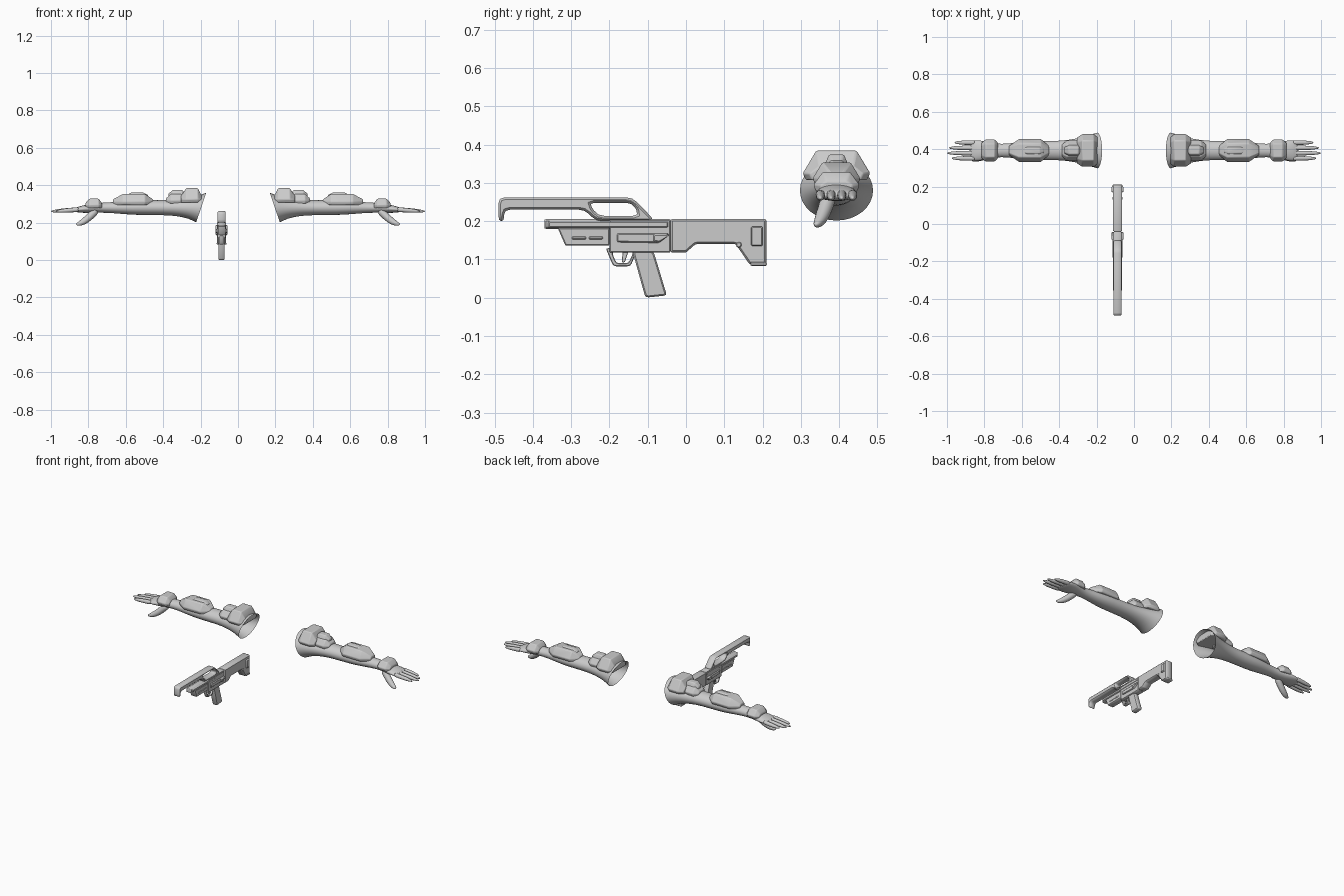
import bpy, bmesh, math
from mathutils import Vector

cube = bpy.data.objects.get("Cube")
if cube:
    bpy.data.objects.remove(cube, do_unlink=True)

shade = (.6, .6, .6, 1)
grey = bpy.data.materials.new("light grey")
grey.use_nodes = True
grey.diffuse_color = shade
grey.node_tree.nodes["Principled BSDF"].inputs["Base Color"].default_value = shade

ARM_Y = .393   # arm axis
ARM_Z = .28
GUN_X = -.088  # gun centre plane
BODY_TOP = .205
BODY_LOW = .118


def add_object(name, data):
    """Link new data as the active object, in the shared grey."""
    data.materials.append(grey)
    obj = bpy.data.objects.new(name, data)
    bpy.context.collection.objects.link(obj)
    bpy.ops.object.select_all(action='DESELECT')
    obj.select_set(True)
    bpy.context.view_layer.objects.active = obj
    return obj


def loft(name, rings, side, cap_start=True):
    """Skin a list of point rings; a negative side mirrors it to the right arm."""
    bm = bmesh.new()
    rows = [[bm.verts.new((side * x, y, z)) for x, y, z in ring] for ring in rings]
    for near, far in zip(rows, rows[1:]):
        for i in range(len(near)):
            bm.faces.new((near[i - 1], near[i], far[i], far[i - 1]))
    if cap_start:
        bm.faces.new(rows[0])
    bm.faces.new(rows[-1])
    bmesh.ops.recalc_face_normals(bm, faces=bm.faces)
    mesh = bpy.data.meshes.new(name)
    bm.to_mesh(mesh)
    bm.free()
    return add_object(name, mesh)


def limb(name, side, stations, sides=16, closed=True):
    """Smooth tube from stations of centre, width radius, height radius and tilt."""
    angles = [math.tau * i / sides for i in range(sides)]
    rings = []
    for centre, wide, tall, tilt in stations:
        across = Vector((0, wide, 0))
        upward = Vector((-math.sin(tilt), 0, math.cos(tilt))) * tall
        rings.append([centre + across * math.cos(a) + upward * math.sin(a) for a in angles])
    obj = loft(name, rings, side, cap_start=closed)
    smooth = obj.modifiers.new("smooth", 'SUBSURF')
    smooth.levels = smooth.render_levels = 1
    bpy.ops.object.shade_smooth()


def digit(name, side, start, end, radius, bend=1, tilt=0, steps=8):
    """Finger that tapers to a round tip and curves down by the bend power."""
    start, end = Vector(start), Vector(end)
    stations = []
    for i in range(steps + 1):
        t = i / steps
        centre = start.lerp(end, t)
        centre.z = end.z + (start.z - end.z) * (1 - t) ** bend
        r = radius * max(.3, math.sqrt(1 - t ** 3))
        stations.append((centre, r, r, tilt))
    limb(name, side, stations, sides=10)


def pad(name, side, start, end, width, base, top, taper):
    """Faceted armour plate, narrower and lower toward both ends."""
    skirt = base - .018
    rings = []
    for t, full in ((0, False), (.2, True), (.75, True), (1, False)):
        x = start + (end - start) * t
        w = width if full else width * taper
        peak = top if full else base + (top - base) * .3
        section = ((-w, base), (-w * .6, peak), (w * .6, peak),
                   (w, base), (w * .9, skirt), (-w * .9, skirt))
        rings.append([(x, ARM_Y + y, z) for y, z in section])
    bevel = loft(name, rings, side).modifiers.new("edge", 'BEVEL')
    bevel.width = .004
    bevel.segments = 2
    bpy.ops.object.shade_smooth_by_angle(angle=math.radians(35))


def rounded(outline, radius):
    """Replace each corner of an outline by a short three-point arc."""
    points = [Vector(p) for p in outline]
    result = []
    for i, corner in enumerate(points):
        before = points[i - 1] - corner
        after = points[(i + 1) % len(points)] - corner
        a = corner + before.normalized() * min(radius, before.length * .45)
        b = corner + after.normalized() * min(radius, after.length * .45)
        result += [a, (a + b + corner * 2) / 4, b]
    return result


def slab(name, *outlines, half=.022, bevel=.003, corner=.004):
    """Side profile (y, z), with any holes after it, extruded across x."""
    curve = bpy.data.curves.new(name, 'CURVE')
    curve.dimensions = '2D'
    curve.fill_mode = 'BOTH'
    curve.extrude = half - bevel
    curve.bevel_depth = bevel
    curve.bevel_resolution = 0
    curve.offset = -bevel
    for outline in outlines:
        points = rounded(outline, corner)
        spline = curve.splines.new('POLY')
        spline.points.add(len(points) - 1)
        for point, (y, z) in zip(spline.points, points):
            point.co = (y, z, 0, 1)
        spline.use_cyclic_u = True
    obj = add_object(name, curve)
    obj.rotation_euler = (math.pi / 2, 0, math.pi / 2)
    obj.location.x = GUN_X
    bpy.ops.object.convert(target='MESH')


def box(back, front, low, high):
    return [(back, low), (front, low), (front, high), (back, high)]


# Arm sleeve: distance out, width radius, height radius
arm_shape = ((.197, .098, .085), (.25, .08, .061), (.32, .062, .046), (.4, .051, .04),
             (.53, .053, .041), (.6, .048, .036), (.68, .036, .029), (.74, .036, .027),
             (.81, .055, .023), (.85, .056, .017), (.88, .05, .009))

for side, word in ((1, "left"), (-1, "right")):
    # The cuff leans outward and the hand droops slightly
    stations = []
    for x, wide, tall in arm_shape:
        centre = Vector((x, ARM_Y, ARM_Z - max(0, x - .75) * .1))
        stations.append((centre, wide, tall, max(0, .36 - x) * 2))
    limb(word + "_arm", side, stations, closed=False)

    # Fingers and thumb
    for i, (finger, tip) in enumerate(zip(("index", "middle", "ring", "little"), (.975, 1, .99, .96))):
        y = ARM_Y + (i - 1.5) * .028
        digit(f"{word}_{finger}_finger", side, (.85, y, .27), (tip, y, .26), radius=.013)
    digit(word + "_thumb", side, (.755, .375, .27), (.865, .34, .188), radius=.021, bend=1.5, tilt=-.7)

    # Armour plates
    pad(word + "_shoulder_pad", side, .193, .305, width=.088, base=.325, top=.384, taper=.8)
    pad(word + "_shoulder_tongue", side, .28, .385, width=.055, base=.32, top=.352, taper=.6)
    pad(word + "_shoulder_ridge", side, .28, .372, width=.032, base=.345, top=.374, taper=.5)
    pad(word + "_elbow_pad", side, .455, .668, width=.062, base=.312, top=.353, taper=.4)
    pad(word + "_elbow_ridge", side, .48, .6, width=.026, base=.34, top=.36, taper=.5)
    pad(word + "_hand_plate", side, .728, .815, width=.06, base=.295, top=.328, taper=.7)

# Carry handle with its forward hook and grip opening
slab("carry_handle",
     [(-.49, .2), (-.49, .262), (-.14, .262), (-.08, .2), (-.235, .2),
      (-.265, .23), (-.475, .23), (-.475, .2)],
     [(-.255, .248), (-.14, .248), (-.122, .214), (-.23, .214)], bevel=.006, corner=.016)

# Barrel and body
slab("barrel_shroud", box(-.37, -.19, .18, BODY_TOP), half=.017, bevel=.005)
slab("handguard", [(-.335, .182), (-.315, .136), (-.2, .136), (-.2, .182)], half=.02)
slab("receiver", box(-.2, -.04, BODY_LOW, BODY_TOP), half=.021)
slab("stock", [(-.04, BODY_TOP), (-.04, BODY_LOW), (0, BODY_LOW), (.025, .14), (.13, .14),
               (.165, .088), (.21, .088), (.21, BODY_TOP)], half=.024, bevel=.005)
slab("butt_pad", box(.168, .211, .083, .093), half=.026, bevel=.002)
slab("butt_bracket", box(.17, .2, .135, .186), half=.032)
slab("stock_pin", box(.131, .145, .131, .145), half=.027, bevel=.002, corner=.006)

# Raised side details
slab("top_rail", box(-.36, -.045, .182, .2), half=.023, bevel=.004)
slab("side_panel", [(-.18, .168), (-.18, .145), (-.07, .143), (-.045, .168)], half=.027)
slab("charging_wedge", [(-.085, .147), (-.068, .145), (-.042, .165), (-.085, .165)], half=.032)
for number, y in (("front", -.298), ("rear", -.254)):
    slab(f"{number}_handguard_slot", box(y, y + .037, .152, .16), bevel=.002)

# Grip, trigger and guard
slab("grip", [(-.14, .122), (-.106, 0), (-.05, .006), (-.085, .122)], half=.016, bevel=.004, corner=.008)
slab("trigger_guard",
     [(-.21, .13), (-.19, .082), (-.145, .082), (-.125, .13)],
     [(-.194, .12), (-.182, .09), (-.15, .09), (-.137, .12)], half=.01, bevel=.002, corner=.008)
slab("trigger", [(-.165, .122), (-.168, .092), (-.16, .092), (-.15, .122)], half=.005, bevel=.001)
